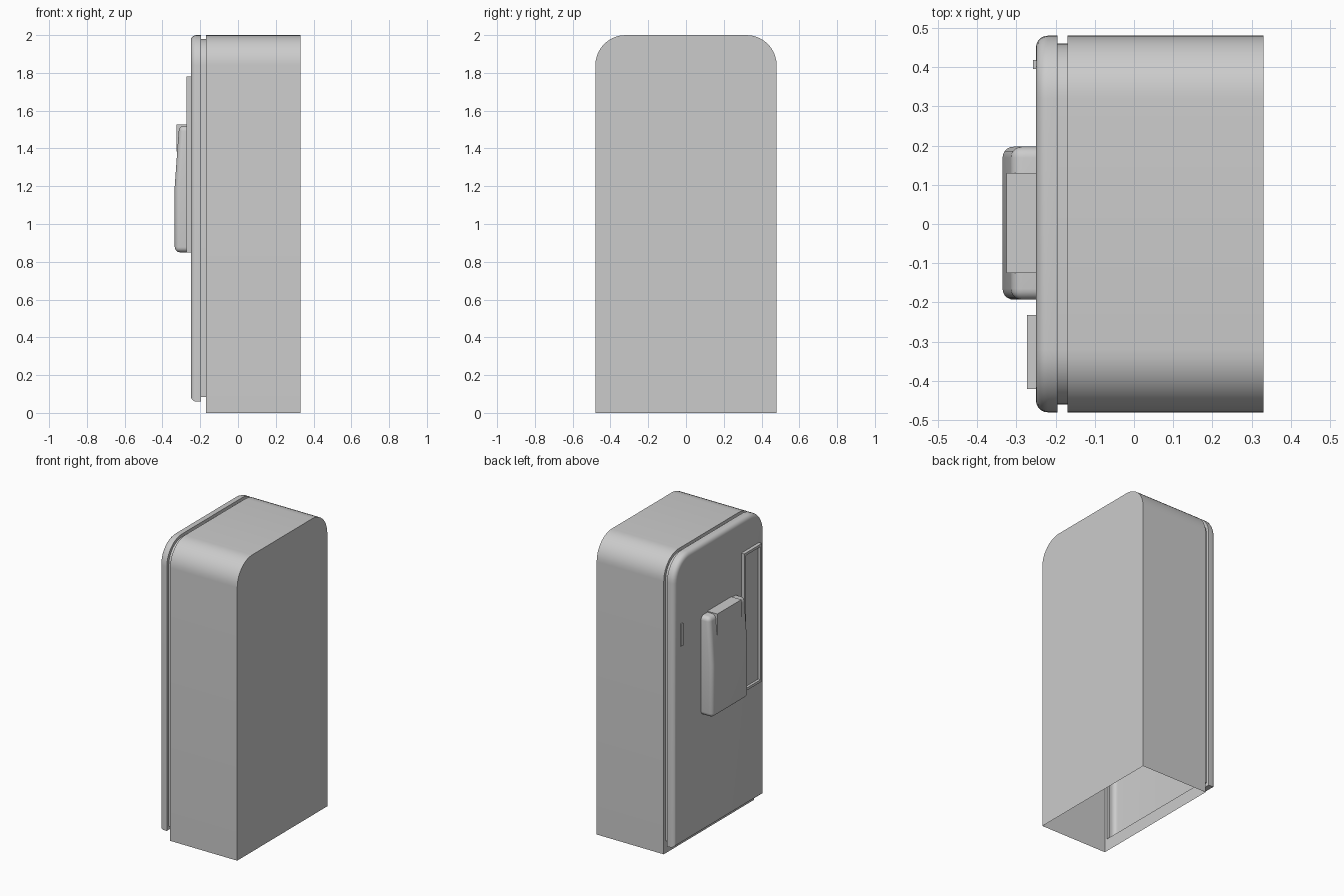
import bpy, bmesh, math

if "Cube" in bpy.data.objects:
    bpy.data.objects.remove(bpy.data.objects["Cube"])

def finish(name, bm, smooth=True):
    bmesh.ops.recalc_face_normals(bm, faces=bm.faces)
    me = bpy.data.meshes.new(name)
    bm.to_mesh(me)
    bm.free()
    ob = bpy.data.objects.new(name, me)
    bpy.context.collection.objects.link(ob)
    if smooth:
        bpy.ops.object.select_all(action='DESELECT')
        ob.select_set(True)
        bpy.context.view_layer.objects.active = ob
        bpy.ops.object.shade_smooth_by_angle(angle=math.radians(35))
    return ob

def outline(bm, x, inset, bottom, radius=0.16, n=10):
    """Arch-topped outline: square at the bottom, rounded at the top."""
    half, top, r = 0.48 - inset, 2.0 - inset, radius - inset
    pts = [(-half, bottom)]
    for k in range(n + 1):
        a = math.pi - k * math.pi / 2 / n
        pts.append((-half + r + r * math.cos(a), top - r + r * math.sin(a)))
    pts += [(-y, z) for y, z in reversed(pts)]
    return [bm.verts.new((x, y, z)) for y, z in pts]

def box(name, x0, x1, y0, y1, z0, z1):
    bm = bmesh.new()
    bmesh.ops.create_cube(bm, size=1)
    for v in bm.verts:
        c = v.co
        v.co = (x1 if c.x > 0 else x0, y1 if c.y > 0 else y0, z1 if c.z > 0 else z0)
    return bm

# cabinet, seal groove and door: one hollow shell, open underneath
bm = bmesh.new()
steps = [(0.33, 0, 0), (-0.17, 0, 0), (-0.17, 0.02, 0.085),
         (-0.195, 0.02, 0.085), (-0.195, 0, 0.06)]
r = 0.03
for k in range(6):
    a = k * math.pi / 2 / 5
    i = r * (1 - math.cos(a))
    steps.append((-0.25 + r - r * math.sin(a), i, 0.06 + i))
rings = [outline(bm, *s) for s in steps]
for j, (A, B) in enumerate(zip(rings, rings[1:])):
    count = len(A)
    for k in range(count):
        if j == 0 and k == count - 1:
            continue
        m = (k + 1) % count
        bm.faces.new((A[k], A[m], B[m], B[k]))
bm.faces.new(rings[0])
bm.faces.new(rings[-1])
finish("cabinet_and_door", bm)

# dispenser housing: tapered side profile with rounded edges
bm = bmesh.new()
profile = [(-0.25, 0.85), (-0.335, 0.85), (-0.335, 1.2), (-0.312, 1.52), (-0.25, 1.52)]
left = [bm.verts.new((x, -0.193, z)) for x, z in profile]
right = [bm.verts.new((x, 0.197, z)) for x, z in profile]
bm.faces.new(left)
bm.faces.new(right)
for k in range(len(profile)):
    m = (k + 1) % len(profile)
    bm.faces.new((left[k], left[m], right[m], right[k]))
bmesh.ops.recalc_face_normals(bm, faces=bm.faces)
edges = [e for e in bm.edges
         if e.calc_face_angle() > 0.5 and not all(v.co.x > -0.26 for v in e.verts)]
bmesh.ops.bevel(bm, geom=edges, offset=0.028, segments=5, profile=0.5,
                affect='EDGES', clamp_overlap=True)
finish("dispenser_housing", bm)

# dispenser head block
finish("dispenser_head", box("", -0.325, -0.25, -0.125, 0.13, 1.385, 1.527), False)

# small slot plate near the door edge
finish("slot_plate", box("", -0.257, -0.245, 0.395, 0.418, 1.40, 1.55), False)

# raised selection panel with a recessed centre
bm = box("", -0.273, -0.245, -0.42, -0.232, 0.85, 1.78)
front = min(bm.faces, key=lambda f: f.calc_center_median().x)
bmesh.ops.inset_region(bm, faces=[front], thickness=0.024)
for v in front.verts:
    v.co.x += 0.0
deep = bmesh.ops.extrude_face_region(bm, geom=[front])
for v in [g for g in deep["geom"] if isinstance(g, bmesh.types.BMVert)]:
    v.co.x += 0.017
if front.is_valid:
    bm.faces.remove(front)
finish("selection_panel", bm, False)
